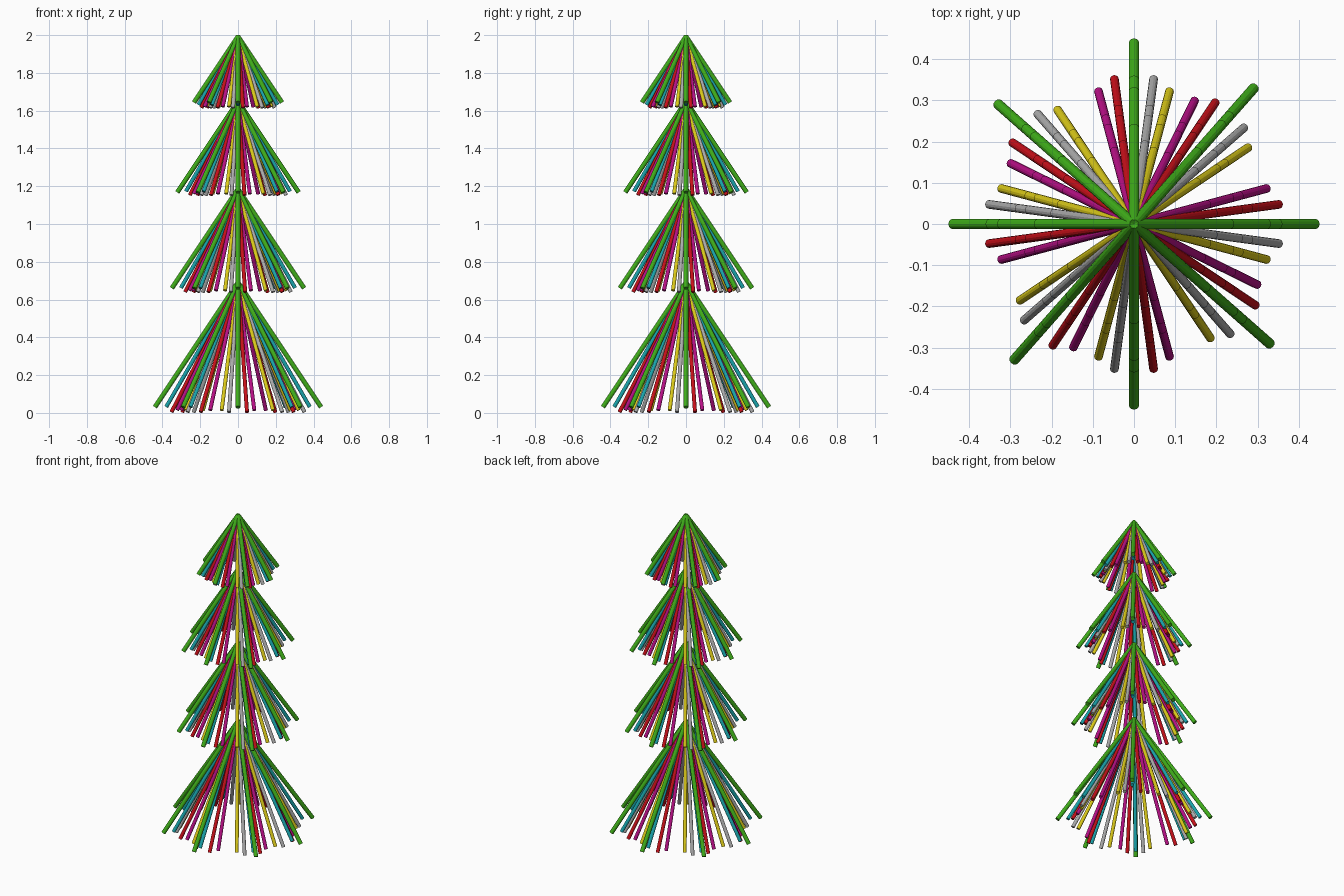
import bpy, bmesh
from math import sin, cos, radians
from mathutils import Vector, Matrix

if "Cube" in bpy.data.objects:
    bpy.data.objects.remove(bpy.data.objects["Cube"])

COLORS = {
    "green": (0.05, 0.42, 0.01, 1), "teal": (0.01, 0.38, 0.42, 1),
    "red": (0.58, 0.005, 0.01, 1), "magenta": (0.48, 0.005, 0.24, 1),
    "yellow": (0.72, 0.60, 0.01, 1), "grey": (0.42, 0.42, 0.42, 1),
}
mats = {}
for name, col in COLORS.items():
    mats[name] = bpy.data.materials.new(name)
    mats[name].diffuse_color = col

# colour: (tilt from vertical, radius, length factor, headings in one quadrant)
STICKS = {
    "green": (33.7, 0.0125, 1.0, (0, 48.6)),
    "teal": (30.0, 0.0105, 0.985, (0, 48.6)),
    "red": (27.4, 0.0105, 1.0, (7.7, 56.2)),
    "grey": (27.4, 0.0105, 1.0, (41.2, 82.3)),
    "magenta": (26.3, 0.0105, 0.976, (15.0, 63.8)),
    "yellow": (26.3, 0.0105, 0.976, (33.8, 75.0)),
}

# tier: (apex height, green stick length, inner stick length)
TIERS = [(0.69, 0.793, 0.772), (1.185, 0.631, 0.614),
         (1.65, 0.58, 0.56), (1.993, 0.42, 0.425)]


def add_stick(bm, apex, heading, tilt, radius, length):
    d = Vector((sin(tilt) * cos(heading), sin(tilt) * sin(heading), -cos(tilt)))
    rot = Matrix.Rotation(heading, 4, 'Z') @ Matrix.Rotation(-tilt, 4, 'Y')
    mid = Vector((0, 0, apex)) + d * length / 2
    bmesh.ops.create_cone(bm, cap_ends=True, segments=12, radius1=radius,
                          radius2=radius, depth=length,
                          matrix=Matrix.Translation(mid) @ rot)


# each tier is a fan of sticks, grouped by colour
for i, (apex, outer, inner) in enumerate(TIERS, 1):
    for color, (tilt, radius, factor, headings) in STICKS.items():
        length = outer if color == "green" else inner * factor
        bm = bmesh.new()
        for quarter in range(4):
            for h in headings:
                add_stick(bm, apex, radians(h + 90 * quarter), radians(tilt),
                          radius, length)
        mesh = bpy.data.meshes.new(f"tier_{i}_{color}_branches")
        bm.to_mesh(mesh)
        bm.free()
        mesh.materials.append(mats[color])
        obj = bpy.data.objects.new(mesh.name, mesh)
        bpy.context.collection.objects.link(obj)

for m in bpy.data.materials:
    if m.users and not m.is_grease_pencil:
        m.use_nodes = True
        m.node_tree.nodes["Principled BSDF"].inputs["Base Color"].default_value = m.diffuse_color
